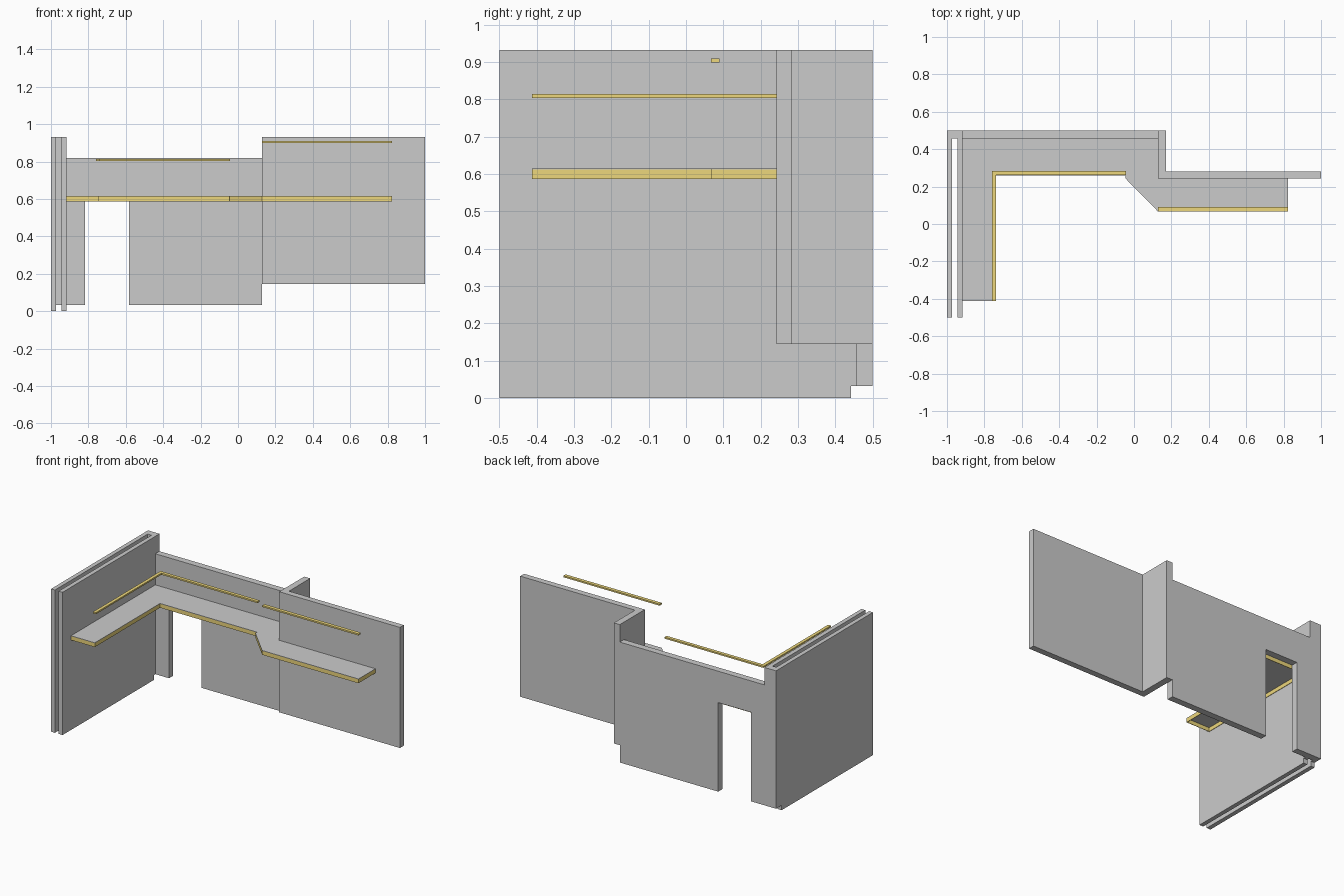
import bpy, bmesh
from mathutils import Vector

if "Cube" in bpy.data.objects:
    bpy.data.objects.remove(bpy.data.objects["Cube"])

yellow = bpy.data.materials.new("warm_yellow")
yellow.diffuse_color = (0.85, 0.68, 0.2, 1)
yellow.use_nodes = True
yellow.node_tree.nodes["Principled BSDF"].inputs["Base Color"].default_value = yellow.diffuse_color


def finish(name, bm, mat=None):
    bmesh.ops.recalc_face_normals(bm, faces=bm.faces)
    me = bpy.data.meshes.new(name)
    bm.to_mesh(me)
    bm.free()
    ob = bpy.data.objects.new(name, me)
    bpy.context.collection.objects.link(ob)
    if mat:
        me.materials.append(mat)
    return ob


def prism(name, pts, axis, lo, hi, mat=None):
    """Extrude a 2D profile along an axis; pts are the other two axes in order."""
    bm = bmesh.new()
    k = "xyz".index(axis)

    def place(p):
        c = list(p)
        c.insert(k, lo)
        return bm.verts.new(c)

    face = bm.faces.new([place(p) for p in pts])
    ext = bmesh.ops.extrude_face_region(bm, geom=[face])
    d = Vector((0, 0, 0))
    d[k] = hi - lo
    bmesh.ops.translate(bm, vec=d, verts=[g for g in ext["geom"] if isinstance(g, bmesh.types.BMVert)])
    return finish(name, bm, mat)


def rect(a0, a1, b0, b1):
    return [(a0, b0), (a1, b0), (a1, b1), (a0, b1)]


TOP = 0.932
BACK = 0.457

# double-leaf side wall, raised slightly at its back end
leaf = [(-0.5, 0), (0.442, 0), (0.442, 0.032), (BACK, 0.032), (BACK, TOP), (-0.5, TOP)]
prism("side_wall_outer_leaf", leaf, "x", -1.0, -0.972)
prism("side_wall_inner_leaf", leaf, "x", -0.945, -0.917)
prism("side_wall_end_cap", rect(-1.0, -0.917, BACK, 0.5), "z", 0.032, TOP)

# back wall with doorway
prism("back_wall", [(-0.917, 0.032), (-0.818, 0.032), (-0.818, 0.613), (-0.583, 0.613),
                    (-0.583, 0.032), (0.128, 0.032), (0.128, 0.818), (-0.917, 0.818)],
      "y", BACK, 0.5)

# stepped-forward wall with its return
prism("forward_wall", [(0.128, 0.242), (1.0, 0.242), (1.0, 0.282), (0.171, 0.282),
                       (0.171, 0.5), (0.128, 0.5)], "z", 0.145, TOP)

# counter: thin grey top over a yellow edge band, open underneath
outline = [(-0.917, -0.413), (-0.745, -0.413), (-0.745, 0.26), (-0.045, 0.26),
           (-0.045, 0.243), (0.128, 0.067), (0.823, 0.067), (0.823, 0.242),
           (0.128, 0.242), (0.128, BACK), (-0.917, BACK)]
prism("counter_top", outline, "z", 0.612, 0.615)

bm = bmesh.new()
low = [bm.verts.new((x, y, 0.587)) for x, y in outline]
high = [bm.verts.new((x, y, 0.612)) for x, y in outline]
for i in range(len(outline)):
    j = (i + 1) % len(outline)
    bm.faces.new((low[i], low[j], high[j], high[i]))
band = finish("counter_edge_band", bm, yellow)
mod = band.modifiers.new("thickness", "SOLIDIFY")
mod.thickness = 0.003
mod.offset = -1
mod.use_even_offset = True

# overhead strips
prism("left_overhead_strip", [(-0.758, -0.413), (-0.737, -0.413), (-0.737, 0.262),
                              (-0.043, 0.262), (-0.043, 0.284), (-0.758, 0.284)],
      "z", 0.804, 0.814, yellow)
prism("right_overhead_strip", rect(0.128, 0.823, 0.067, 0.09), "z", 0.899, 0.909, yellow)
